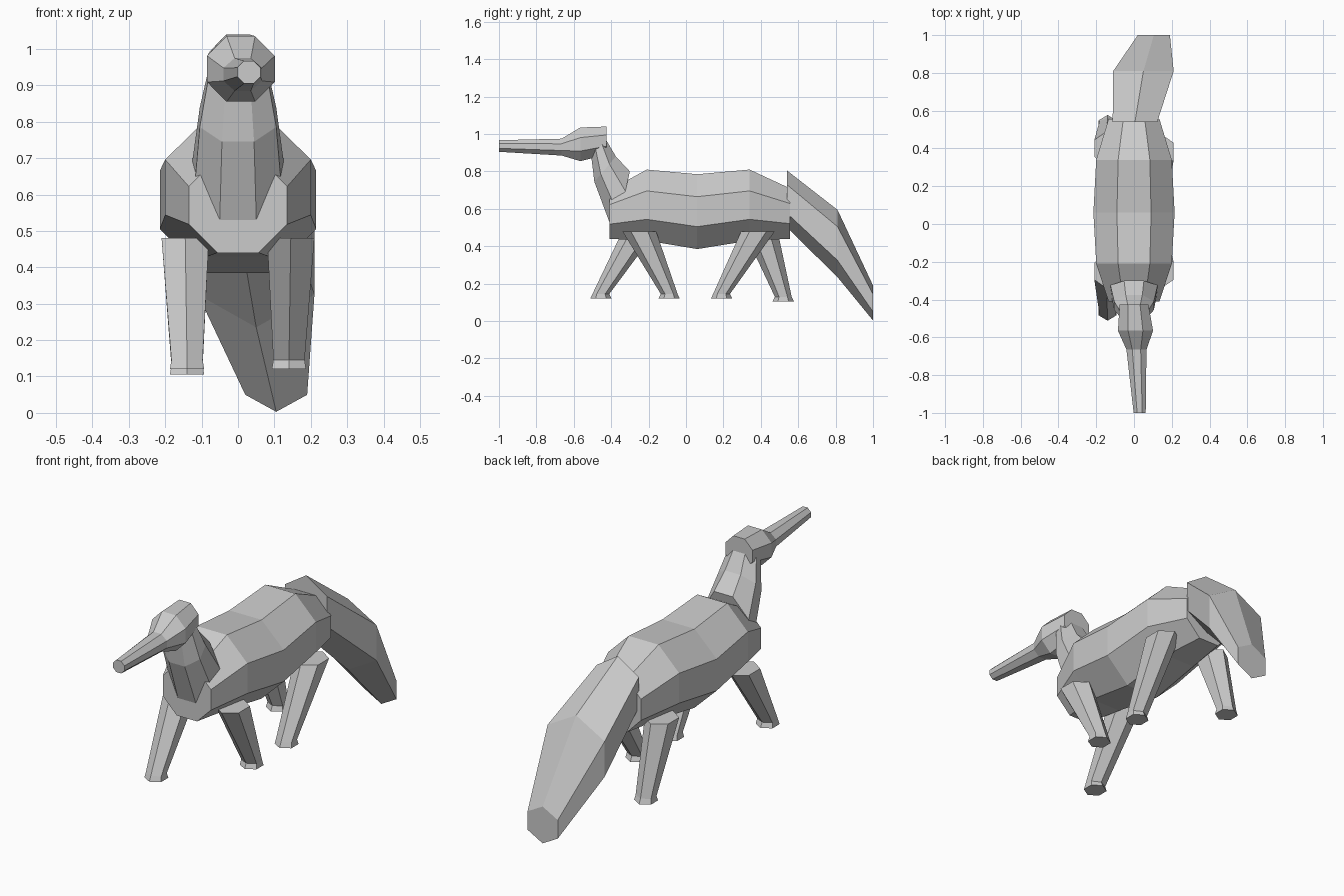
import bpy, bmesh
from mathutils import Vector

if "Cube" in bpy.data.objects:
    bpy.data.objects.remove(bpy.data.objects["Cube"])

grey = bpy.data.materials.new("plain grey")
grey.use_nodes = True
COLOUR = (0.6, 0.6, 0.6, 1)
grey.diffuse_color = COLOUR
grey.node_tree.nodes["Principled BSDF"].inputs["Base Color"].default_value = COLOUR

# Unit cross-sections, listed in order around the outline
OCTAGON = [(1, -.4), (1, .4), (.42, 1), (-.42, 1), (-1, .4), (-1, -.4), (-.42, -1), (.42, -1)]
HEXAGON = [(1, -.5), (1, .5), (0, 1), (-1, .5), (-1, -.5), (0, -1)]


def ring(shape, low, high, half_width):
    """Section whose height runs from point low to point high, its width along x."""
    low, high = Vector(low), Vector(high)
    mid, up = (low + high) / 2, (high - low) / 2
    return [mid + up * v + Vector((half_width * u, 0, 0)) for u, v in shape]


def loft(name, rings):
    """Flat-faced skin over a row of sections, closed at both ends."""
    bm = bmesh.new()
    rows = [[bm.verts.new(p) for p in r] for r in rings]
    for a, b in zip(rows, rows[1:]):
        for i in range(len(a)):
            j = (i + 1) % len(a)
            bm.faces.new((a[i], a[j], b[j], b[i]))
    bm.faces.new(rows[0])
    bm.faces.new(rows[-1])
    bmesh.ops.recalc_face_normals(bm, faces=bm.faces)
    mesh = bpy.data.meshes.new(name)
    bm.to_mesh(mesh)
    bm.free()
    mesh.materials.append(grey)
    obj = bpy.data.objects.new(name, mesh)
    bpy.context.collection.objects.link(obj)


def upright(shape, stations):
    """Vertical sections from (x, y, bottom, top, half width)."""
    return [ring(shape, (x, y, b), (x, y, t), w) for x, y, b, t, w in stations]


# Barrel body
loft("body", upright(OCTAGON, [
    (0, -.41, .44, .70, .135), (0, -.21, .43, .81, .20), (0, .06, .385, .785, .215),
    (0, .34, .43, .81, .20), (0, .555, .44, .71, .135)]))

# Head with long snout, turned slightly to one side
loft("head", upright(OCTAGON, [
    (0, -.425, .89, 1.04, .076), (.008, -.565, .855, 1.035, .093),
    (.013, -.665, .885, .975, .053), (.03, -1, .905, .967, .032)]))

# Neck leaning forward out of the chest
loft("neck", [
    ring(OCTAGON, (0, -.51, .91), (0, -.425, .965), .08),
    ring(OCTAGON, (0, -.49, .745), (0, -.375, .88), .105),
    ring(OCTAGON, (0, -.38, .45), (0, -.30, .80), .125)])

# Bushy tail swinging down to one side
loft("tail", upright(HEXAGON, [
    (.005, .54, .50, .805, .118), (.05, .81, .235, .595, .16), (.105, 1, .003, .19, .085)]))

# Legs in mid-stride: name, side, hip y, foot y, sole height
for name, side, hip, foot, sole in [
        ("front_left_leg", 1, -.25, -.09, .12), ("front_right_leg", -1, -.25, -.455, .12),
        ("hind_left_leg", 1, .385, .19, .12), ("hind_right_leg", -1, .40, .52, .105)]:
    loft(name, [ring(HEXAGON, (side * x, y - d, z), (side * x, y + d, z), w)
                for x, y, z, d, w in [(.145, hip, .48, .09, .065),
                                      (.14, foot, sole + .025, .045, .043),
                                      (.14, foot, sole, .057, .047)]])
